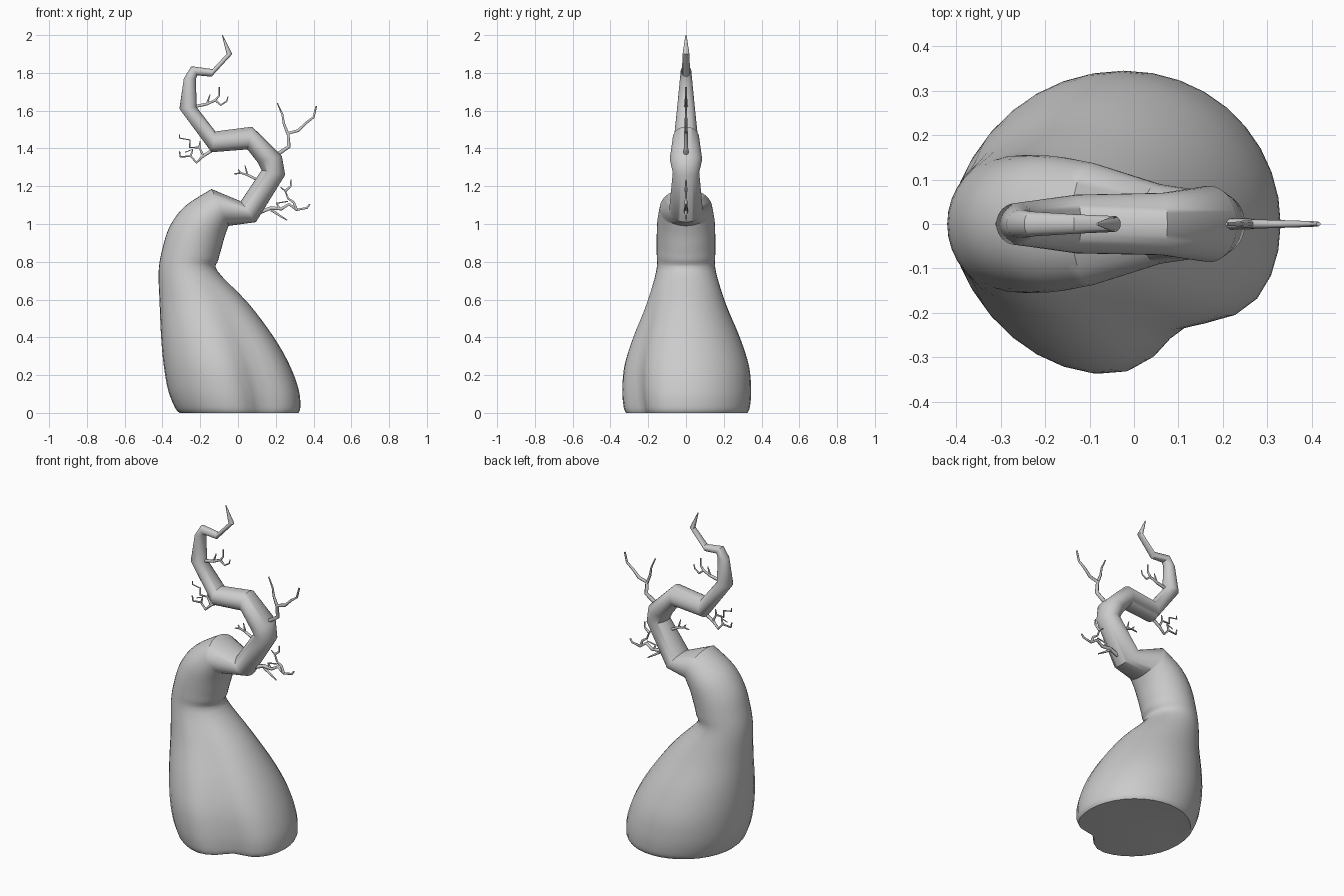
import bpy, bmesh, math
from mathutils import Vector

if "Cube" in bpy.data.objects:
    bpy.data.objects.remove(bpy.data.objects["Cube"])

SEG = 36

# Rings: left edge x,z / right edge x,z (front outline) / half depth in y
TRUNK = [(-.31, 0, .32, 0, .325), (-.335, .03, .33, .03, .338), (-.37, .12, .322, .12, .345),
         (-.393, .25, .275, .25, .333), (-.407, .4, .19, .4, .285), (-.415, .58, .055, .58, .21),
         (-.42, .75, -.108, .75, .158), (-.40, .87, -.104, .81, .155), (-.36, .99, -.085, .88, .155),
         (-.28, 1.095, -.07, .935, .152), (-.14, 1.185, -.05, .99, .138)]
LIMB = [(.015, 1.12, .095, 1.01, .09), (.125, 1.285, .25, 1.26, .07), (.105, 1.325, .232, 1.36, .086),
        (.05, 1.395, .075, 1.515, .07), (-.14, 1.38, -.12, 1.49, .066), (-.31, 1.61, -.22, 1.62, .047),
        (-.287, 1.77, -.222, 1.77, .032), (-.247, 1.835, -.215, 1.787, .028),
        (-.135, 1.82, -.14, 1.78, .022), (-.06, 1.90, -.03, 1.90, .018), (-.085, 2.0, -.08, 2.0, .003)]


def smooth_rings(rings, n):
    """Catmull-Rom interpolation through the rings."""
    out = []
    for i in range(len(rings) - 1):
        p = [rings[max(0, min(len(rings) - 1, i + k))] for k in (-1, 0, 1, 2)]
        for s in range(n):
            t = s / n
            out.append(tuple(.5 * (2 * b + (c - a) * t + (2 * a - 5 * b + 4 * c - d) * t * t
                                   + (3 * b - a - 3 * c + d) * t ** 3) for a, b, c, d in zip(*p)))
    return out + [rings[-1]]


def loft(name, rings):
    bm = bmesh.new()
    loops = []
    for lx, lz, rx, rz, d in rings:
        c = Vector(((lx + rx) / 2, 0, (lz + rz) / 2))
        u = Vector(((rx - lx) / 2, 0, (rz - lz) / 2))
        loop = []
        for k in range(SEG):
            a = 2 * math.pi * k / SEG
            # groove on the front right of the base, fading upward
            off = (math.degrees(a) - 298) / 21
            g = 1 - .25 * max(0, 1 - c.z / .75) ** .8 * math.exp(-off * off)
            loop.append(bm.verts.new(c + (u * math.cos(a) + Vector((0, d * math.sin(a), 0))) * g))
        loops.append(loop)
    for a, b in zip(loops, loops[1:]):
        for k in range(SEG):
            j = (k + 1) % SEG
            bm.faces.new((a[k], a[j], b[j], b[k]))
    bm.faces.new(loops[0][::-1])
    bm.faces.new(loops[-1])
    bmesh.ops.recalc_face_normals(bm, faces=bm.faces)
    me = bpy.data.meshes.new(name)
    bm.to_mesh(me)
    bm.free()
    ob = bpy.data.objects.new(name, me)
    bpy.context.collection.objects.link(ob)
    bpy.context.view_layer.objects.active = ob
    ob.select_set(True)
    bpy.ops.object.shade_smooth_by_angle(angle=math.radians(45))
    ob.select_set(False)


def twig(name, radius, paths):
    """Flat spray of thin tapering shoots; points are (x, z) in hundredths."""
    cu = bpy.data.curves.new(name, 'CURVE')
    cu.dimensions = '3D'
    cu.bevel_depth = radius
    cu.bevel_resolution = 1
    cu.use_fill_caps = True
    for n, path in enumerate(paths):
        sp = cu.splines.new('POLY')
        sp.points.add(len(path) - 1)
        for i, (x, z) in enumerate(path):
            sp.points[i].co = (x / 100, 0, z / 100, 1)
            sp.points[i].radius = (1 if n == 0 else .7) * (1 - .6 * i / (len(path) - 1))
    bpy.context.collection.objects.link(bpy.data.objects.new(name, cu))


# Trunk and winding main limb
loft("trunk", smooth_rings(TRUNK, 4) + LIMB)

# Twigs
twig("twig_upper_right", .013, [
    [(18, 135), (27, 141), (26.5, 148), (32, 149.5), (36, 153.5), (40, 156.5), (41.5, 162.5)],
    [(26.5, 147.5), (24.3, 153), (23.5, 158), (20.8, 164)]])
twig("twig_lower_right", .012, [
    [(11, 106), (17.5, 108.5), (23, 108), (27, 110.5), (31, 107.5), (36.5, 108.5), (38, 110.5)],
    [(17.5, 107.5), (22, 104.5), (26, 102)],
    [(31, 107.5), (29.5, 111.5), (26.5, 113.5), (25, 117.5), (22.5, 119.5)],
    [(25, 117.5), (28, 120), (28, 123.5)],
    [(22, 108), (20.5, 111), (26.5, 112)]])
twig("twig_inner", .009, [
    [(13, 122), (5, 126), (1.5, 127), (-2, 126.5)],
    [(5, 126), (3.7, 131)],
    [(1.5, 127), (0, 129)]])
twig("twig_left", .010, [
    [(-12, 140), (-18.5, 136), (-22, 132.5), (-25, 136), (-30.5, 135.5), (-31, 138.5)],
    [(-18.5, 136.5), (-20.5, 140.5), (-25.5, 140.5), (-25.5, 144.5), (-31, 145.5), (-31, 147.5)],
    [(-25, 136), (-24, 139.5), (-28, 138)],
    [(-20.5, 140.5), (-20, 144)]])
twig("twig_upper_left", .010, [
    [(-24, 162), (-16.5, 163.5), (-12, 165.5), (-10, 168), (-10, 172.5)],
    [(-12, 165.5), (-9, 163), (-6, 165), (-5.3, 167.5)],
    [(-16.5, 163.5), (-14.8, 168.5)]])
